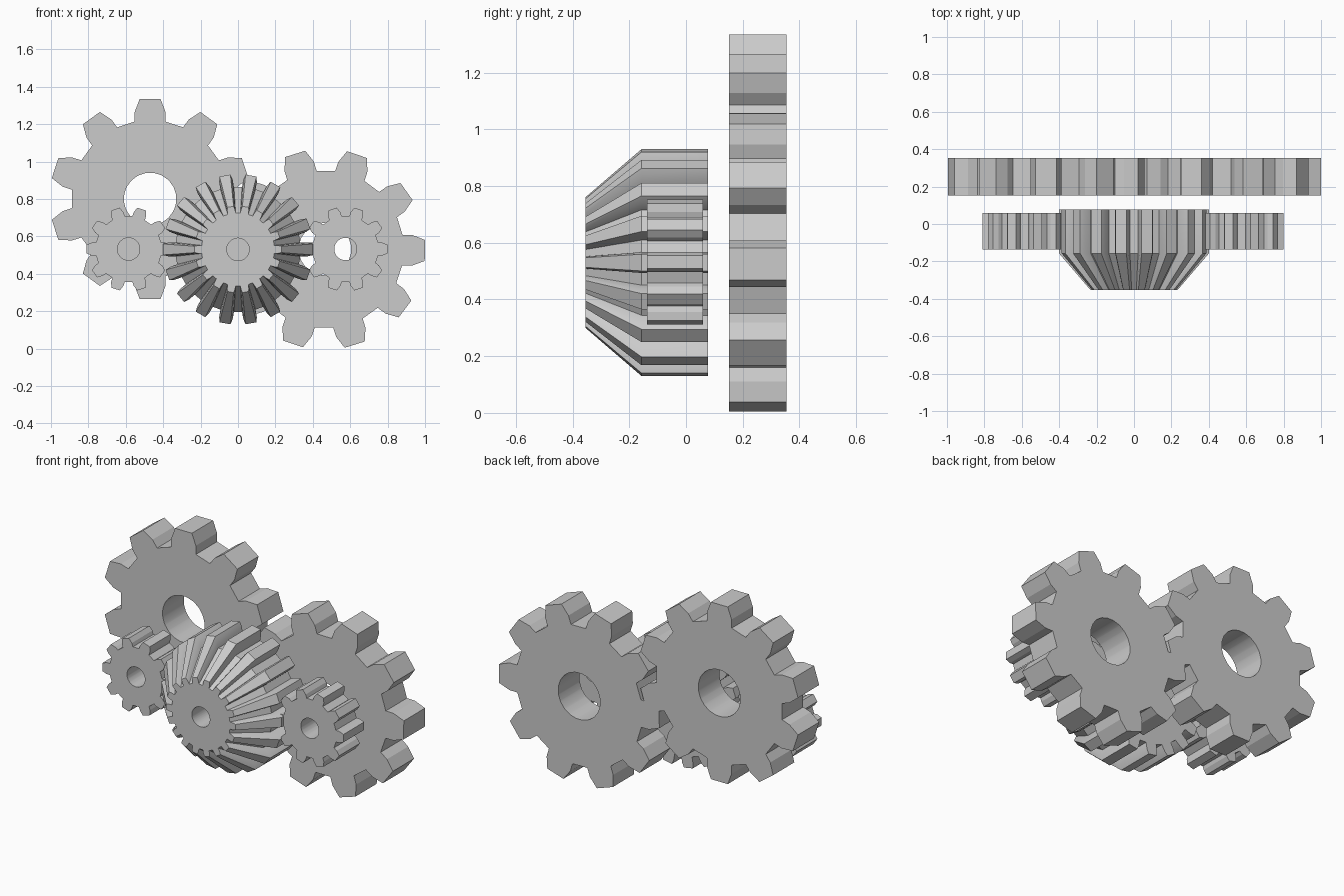
import bpy, bmesh
from math import sin, cos, radians

if "Cube" in bpy.data.objects:
    bpy.data.objects.remove(bpy.data.objects["Cube"])

# tooth outline: (radius factor, half angle in degrees), from root to tip
SPUR = [(0.785, 11.3), (0.88, 10.0), (1.0, 6.0)]


def outline(teeth, tooth, phase):
    """Polar outline (radius, angle) of a whole gear."""
    pts = []
    for i in range(teeth):
        mid = phase + 360 * i / teeth
        pts += [(r, mid - a) for r, a in tooth]
        pts += [(r, mid + a) for r, a in reversed(tooth)]
    return pts


def gear(name, x, z, bore, sections):
    """Skin outlines placed along y (front to back) and close them around a bore."""
    bm = bmesh.new()

    def ring(pts, y):
        return [bm.verts.new((x + r * cos(radians(a)), y, z + r * sin(radians(a))))
                for r, a in pts]

    rings = [ring(pts, y) for y, pts in sections]
    n = len(rings[0])
    for y, pts in (sections[-1], sections[0]):
        rings.append(ring([(bore, a) for r, a in pts], y))
    for k, a in enumerate(rings):
        b = rings[(k + 1) % len(rings)]
        for i in range(n):
            j = (i + 1) % n
            bm.faces.new((a[i], a[j], b[j], b[i]))
    bmesh.ops.recalc_face_normals(bm, faces=bm.faces)
    me = bpy.data.meshes.new(name)
    bm.to_mesh(me)
    bm.free()
    ob = bpy.data.objects.new(name, me)
    bpy.context.collection.objects.link(ob)
    bpy.ops.object.select_all(action='DESELECT')
    ob.select_set(True)
    bpy.context.view_layer.objects.active = ob
    bpy.ops.object.shade_smooth_by_angle(angle=radians(20))
    return ob


def spur_gear(name, x, z, radius, bore, y0, y1, phase):
    pts = outline(10, [(r * radius, a) for r, a in SPUR], phase)
    return gear(name, x, z, bore, [(y0, pts), (y1, pts)])


# two large meshing gears at the back
spur_gear("large_gear_left", -0.47, 0.80, 0.537, 0.14, 0.152, 0.354, 18)
spur_gear("large_gear_right", 0.465, 0.531, 0.537, 0.14, 0.152, 0.354, -0.7)

# two small gears in front
spur_gear("small_gear_left", -0.585, 0.532, 0.226, 0.06, -0.137, 0.06, 0)
spur_gear("small_gear_right", 0.575, 0.532, 0.226, 0.06, -0.137, 0.06, 0)

# central gear with straight rear teeth and a bevelled front
wide = outline(18, [(0.335, 6.3), (0.375, 5.6), (0.402, 4.2)], 0)
narrow = outline(18, [(0.195, 6.3), (0.215, 5.6), (0.232, 4.2)], 0)
gear("bevel_gear", 0, 0.53, 0.06, [(-0.354, narrow), (-0.157, wide), (0.077, wide)])
